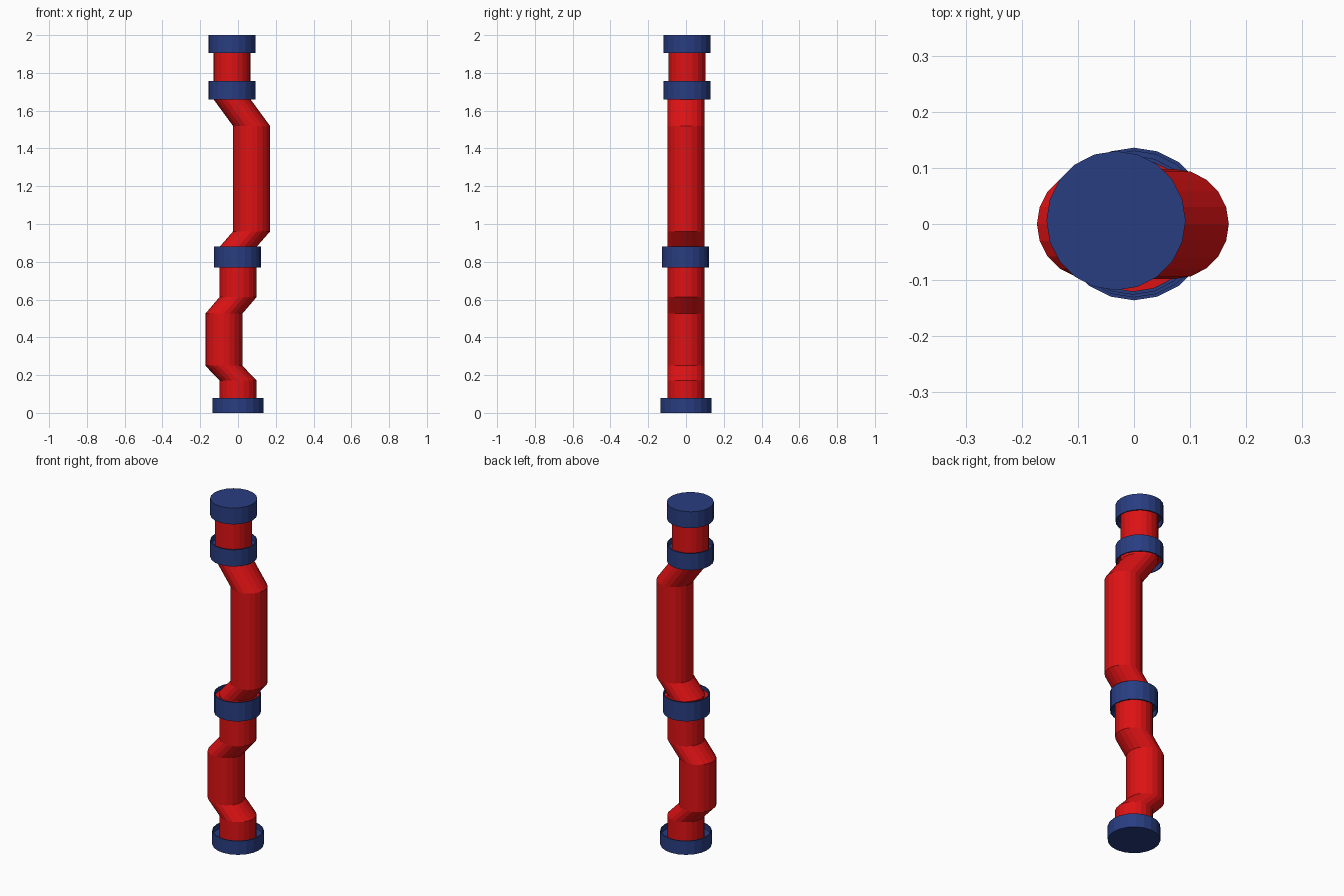
import bpy, bmesh, math

if "Cube" in bpy.data.objects:
    bpy.data.objects.remove(bpy.data.objects["Cube"])

SIDES = 20
PIPE_R = 0.098


def material(name, color):
    m = bpy.data.materials.new(name)
    m.diffuse_color = (*color, 1)
    m.use_nodes = True
    m.node_tree.nodes["Principled BSDF"].inputs["Base Color"].default_value = m.diffuse_color
    return m


RED = material("red paint", (0.72, 0.006, 0.007))
BLUE = material("navy blue", (0.022, 0.047, 0.22))


def loft(name, rings, mats, face_mats=None):
    """Skin a stack of 20-sided rings given as (x, y, z, radius), capping both ends."""
    bm = bmesh.new()
    loops = []
    for x, y, z, r in rings:
        loops.append([bm.verts.new((x + r * math.cos(2 * math.pi * i / SIDES),
                                    y + r * math.sin(2 * math.pi * i / SIDES), z))
                      for i in range(SIDES)])
    for k in range(len(loops) - 1):
        a, b = loops[k], loops[k + 1]
        for i in range(SIDES):
            j = (i + 1) % SIDES
            f = bm.faces.new((a[i], a[j], b[j], b[i]))
            f.material_index = face_mats[k] if face_mats else 0
    bm.faces.new(loops[0][::-1])
    bm.faces.new(loops[-1])
    bmesh.ops.recalc_face_normals(bm, faces=bm.faces)
    me = bpy.data.meshes.new(name)
    bm.to_mesh(me)
    bm.free()
    for m in mats:
        me.materials.append(m)
    ob = bpy.data.objects.new(name, me)
    bpy.context.collection.objects.link(ob)
    return ob


def collar(name, x, y, z0, z1, r, low=0.0, high=0.0, red_low=False, red_high=False):
    """Blue collar with optional recesses around the pipe at its two ends."""
    lip = r - 0.006
    rings, mats = [], []
    if low:
        rings += [(x, y, z0 + low, PIPE_R - 0.01), (x, y, z0 + low, lip)]
        mats += [int(red_low), 0]
    rings += [(x, y, z0, r), (x, y, z1, r)]
    if low:
        # inner wall of the lower recess, then the thin lip
        rings.insert(2, (x, y, z0, lip))
        mats.append(0)
    mats.append(0)
    if high:
        rings += [(x, y, z1, lip), (x, y, z1 - high, lip), (x, y, z1 - high, PIPE_R - 0.01)]
        mats += [0, 0, int(red_high)]
    return loft(name, rings, [BLUE, RED], mats)


# Bent pipe, with horizontal cross-sections at every bend
path = [(0, 0, 0.03), (0, 0, 0.172), (-0.075, 0, 0.25), (-0.075, 0, 0.525),
        (0, 0, 0.613), (0, 0, 0.865), (-0.003, 0, 0.875), (0.071, 0, 0.96),
        (0.071, 0, 1.52), (-0.033, 0, 1.662), (-0.033, 0.005, 1.70), (-0.033, 0.005, 1.97)]
loft("bent_pipe", [(x, y, z, PIPE_R) for x, y, z in path], [RED])

# Base flange, joint collars and end cap
collar("base_flange", 0, 0, 0.0, 0.08, 0.136, high=0.03)
collar("middle_collar", -0.002, -0.002, 0.77, 0.88, 0.124, low=0.03, high=0.02, red_high=True)
collar("upper_collar", -0.032, 0.006, 1.66, 1.757, 0.124, low=0.03, high=0.03, red_low=True)
collar("end_cap", -0.032, 0.006, 1.905, 2.0, 0.124, low=0.03)
